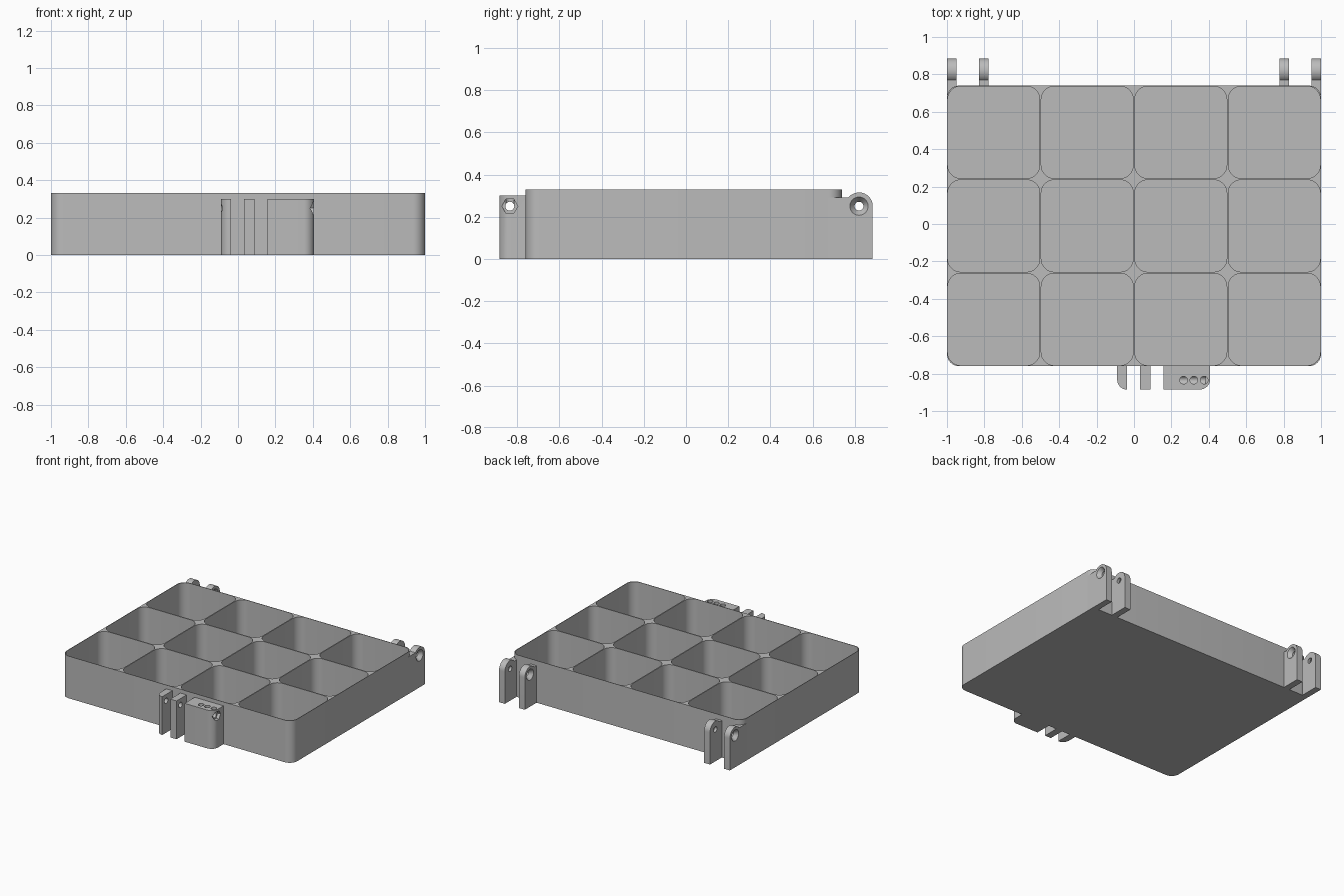
import bpy, bmesh
from math import pi, cos, sin, radians
from mathutils import Matrix, Vector

cube = bpy.data.objects.get("Cube")
if cube:
    bpy.data.objects.remove(cube)

grey = bpy.data.materials.new("light_grey_plastic")
grey.use_nodes = True
COLOUR = (0.5, 0.5, 0.5, 1)
grey.diffuse_color = COLOUR
grey.node_tree.nodes["Principled BSDF"].inputs["Base Color"].default_value = COLOUR

HEIGHT, BACK, FRONT = 0.33, 0.74, -0.76
WALL, FLOOR, CORNER = 0.008, 0.012, 0.065
parts = []


def finish(name, bm):
    """Turn a bmesh into a linked object."""
    bmesh.ops.recalc_face_normals(bm, faces=bm.faces)
    mesh = bpy.data.meshes.new(name)
    bm.to_mesh(mesh)
    bm.free()
    mesh.materials.append(grey)
    obj = bpy.data.objects.new(name, mesh)
    bpy.context.collection.objects.link(obj)
    return obj


def arc(cx, cy, r, start, end, steps=8):
    angles = [radians(start + (end - start) * i / steps) for i in range(steps + 1)]
    return [(cx + r * cos(a), cy + r * sin(a)) for a in angles]


def rounded_rect(x0, x1, y0, y1, radii):
    """Outline with radii in the order +x+y, -x+y, -x-y, +x-y."""
    pts = []
    corners = [(x1, y1, -1, -1), (x0, y1, 1, -1), (x0, y0, 1, 1), (x1, y0, -1, 1)]
    for i, ((x, y, sx, sy), r) in enumerate(zip(corners, radii)):
        pts += arc(x + sx * r, y + sy * r, r, 90 * i, 90 * i + 90) if r else [(x, y)]
    return pts


def extrude(bm, points, offset):
    """Extrude a closed loop of 3D points into a solid."""
    face = bm.faces.new([bm.verts.new(p) for p in points])
    new = bmesh.ops.extrude_face_region(bm, geom=[face], use_keep_orig=True)["geom"]
    verts = [v for v in new if isinstance(v, bmesh.types.BMVert)]
    bmesh.ops.translate(bm, vec=Vector(offset), verts=verts)


def upright(name, outline, z0, z1):
    bm = bmesh.new()
    extrude(bm, [(x, y, z0) for x, y in outline], (0, 0, z1 - z0))
    return finish(name, bm)


def rod(x0, x1, y, z, r0, r1=None, sides=32):
    """Round, conical or many-sided cutter along x."""
    bm = bmesh.new()
    place = Matrix.Translation(((x0 + x1) / 2, y, z)) @ Matrix.Rotation(pi / 2, 4, "Y")
    bmesh.ops.create_cone(bm, cap_ends=True, segments=sides, radius1=r0,
                          radius2=r0 if r1 is None else r1, depth=x1 - x0, matrix=place)
    return finish("cutter", bm)


def cut(obj, cutter, keep=False):
    mod = obj.modifiers.new("cut", "BOOLEAN")
    mod.operation, mod.solver, mod.object = "DIFFERENCE", "EXACT", cutter
    cutter.hide_render = True
    bpy.context.view_layer.objects.active = obj
    bpy.ops.object.modifier_apply(modifier=mod.name)
    if not keep:
        bpy.data.objects.remove(cutter)


# Tray with four by three compartments
tray = upright("tray", rounded_rect(-1, 1, FRONT, BACK, [CORNER] * 4), 0, HEIGHT)
bm = bmesh.new()
for col in range(4):
    for row in range(3):
        x, y = -1 + col / 2, FRONT + row / 2
        outline = rounded_rect(x + WALL / 2, x + 0.5 - WALL / 2,
                               y + WALL / 2, y + 0.5 - WALL / 2, [0.07] * 4)
        extrude(bm, [(px, py, FLOOR) for px, py in outline], (0, 0, HEIGHT))
compartments = finish("compartment_cutter", bm)
cut(tray, compartments, keep=True)
parts.append(tray)

# Hinge lugs at the back, with countersinks facing away from each other
PIN_Y, PIN_Z, LUG_R = 0.82, 0.25, 0.065
for side, label in ((1, "left"), (-1, "right")):
    for kind, x_in, x_out, sink in (("outer", 0.95, 1.0, 1), ("inner", 0.777, 0.828, -1)):
        start = 0.675 if kind == "outer" else BACK - WALL / 4
        profile = [(start, 0), (PIN_Y + LUG_R, 0)]
        profile += arc(PIN_Y, PIN_Z, LUG_R, 0, 142, 18) + [(start, 0.29)]
        bm = bmesh.new()
        extrude(bm, [(side * x_in, y, z) for y, z in profile], (side * (x_out - x_in), 0, 0))
        lug = finish(f"{label}_{kind}_hinge_lug", bm)
        if kind == "outer":
            cut(lug, compartments, keep=True)
        lo, hi = sorted((side * x_in, side * x_out))
        cut(lug, rod(lo - 0.1, hi + 0.1, PIN_Y, PIN_Z, 0.021))
        if side * sink > 0:
            cut(lug, rod(hi - 0.03, hi + 0.001, PIN_Y, PIN_Z, 0.021, 0.044))
        else:
            cut(lug, rod(lo - 0.001, lo + 0.03, PIN_Y, PIN_Z, 0.044, 0.021))
        parts.append(lug)
bpy.data.objects.remove(compartments)

# Latch at the front: two plates and a block sharing one cross bore
LATCH_Y, LATCH_TOP, BORE_Y = -0.885, 0.30, -0.835
for name, x0, x1, radii in (("latch_end_plate", -0.09, -0.037, (0, 0, 0.052, 0)),
                            ("latch_middle_plate", 0.033, 0.087, (0, 0, 0, 0)),
                            ("latch_block", 0.157, 0.407, (0, 0, 0, 0.055))):
    outline = rounded_rect(x0, x1, LATCH_Y, FRONT + WALL / 4, radii)
    piece = upright(name, outline, 0, LATCH_TOP)
    cut(piece, rod(x0 - 0.1, x1 + 0.1, BORE_Y, PIN_Z, 0.021))
    if name == "latch_block":
        # Nut pocket and three holes down to the bore
        cut(piece, rod(x1 - 0.025, x1 + 0.05, BORE_Y, PIN_Z, 0.038, sides=6))
        for x in (0.265, 0.32, 0.375):
            hole = upright("cutter", arc(x, BORE_Y, 0.0205, 0, 345, 23), PIN_Z, LATCH_TOP + 0.1)
            cut(piece, hole)
    parts.append(piece)

# Smooth curves, crisp edges
bpy.ops.object.select_all(action="DESELECT")
for obj in parts:
    obj.select_set(True)
bpy.context.view_layer.objects.active = tray
bpy.ops.object.shade_smooth_by_angle(angle=radians(30))
